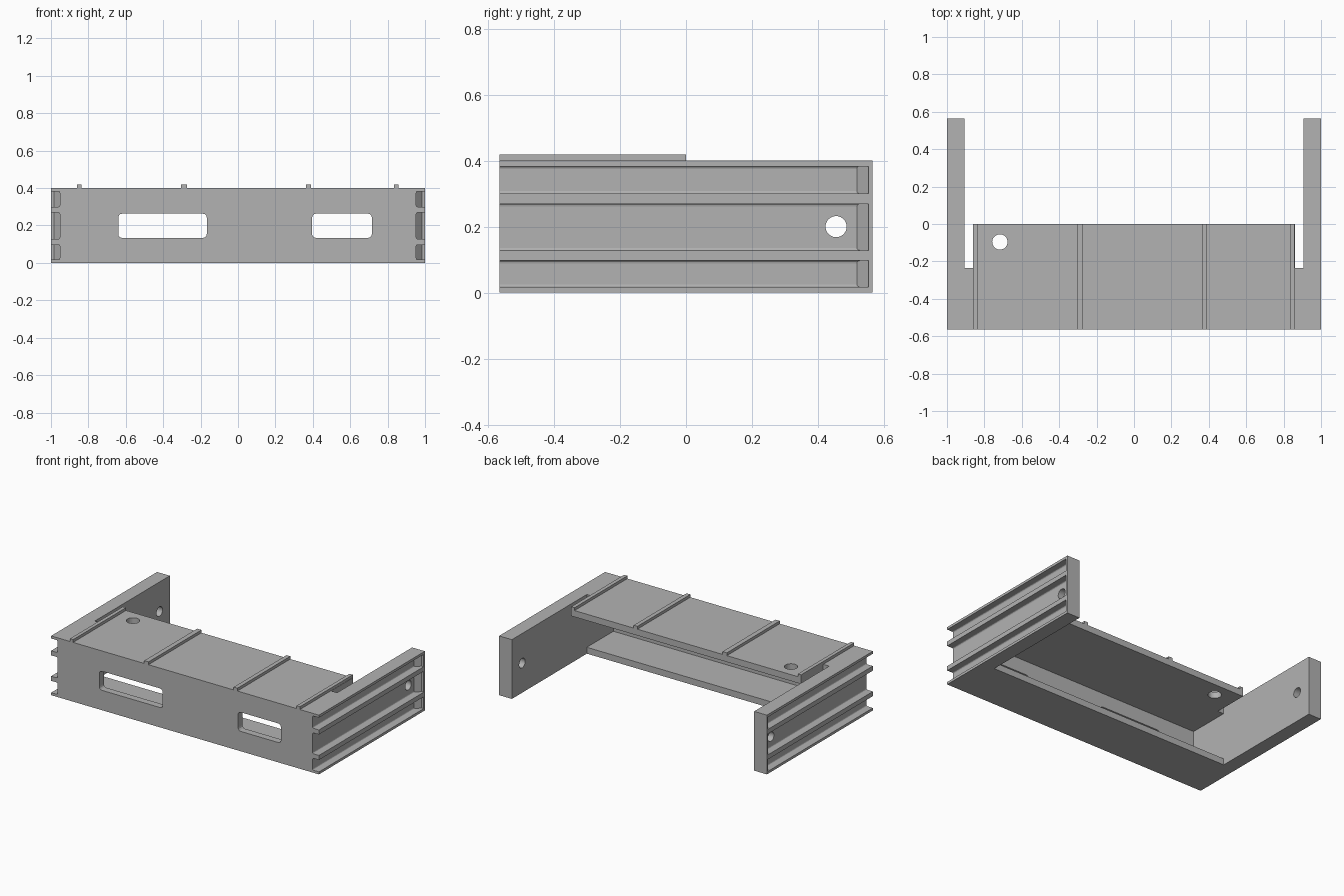
import bpy, bmesh, math
from mathutils import Vector

cube = bpy.data.objects.get("Cube")
if cube:
    bpy.data.objects.remove(cube, do_unlink=True)

grey = bpy.data.materials.new("plain grey")
grey.use_nodes = True
COLOR = (0.45, 0.45, 0.45, 1)
grey.diffuse_color = COLOR
grey.node_tree.nodes["Principled BSDF"].inputs["Base Color"].default_value = COLOR

FRONT, BACK, HEIGHT = -0.565, 0.565, 0.4
ARM_IN, PLATE_X = 0.905, 0.86      # inner face of the arms, edge of the narrow deck
LIP, WALL = 0.043, 0.047           # deck and floor thickness, front wall thickness
FLOOR_BACK = -0.235


def prism(name, points, axis, lo, hi, round_at=None, radius=0.008):
    """Extrude a 2D outline along an axis; optionally round the edges picked by round_at."""
    def place(p, t):
        c = list(p)
        c.insert(axis, t)
        return Vector(c)
    bm = bmesh.new()
    base = bm.faces.new([bm.verts.new(place(p, lo)) for p in points])
    out = bmesh.ops.extrude_face_region(bm, geom=[base])
    shift = place((0, 0), hi - lo)
    for v in out["geom"]:
        if isinstance(v, bmesh.types.BMVert):
            v.co += shift
    if round_at:
        edges = [e for e in bm.edges if round_at(e)]
        bmesh.ops.bevel(bm, geom=edges, offset=radius, segments=3, profile=0.5, affect='EDGES')
    bmesh.ops.recalc_face_normals(bm, faces=bm.faces)
    mesh = bpy.data.meshes.new(name)
    bm.to_mesh(mesh)
    bm.free()
    mesh.materials.append(grey)
    obj = bpy.data.objects.new(name, mesh)
    bpy.context.collection.objects.link(obj)
    return obj


def rect(x0, x1, y0, y1):
    return [(x0, y0), (x1, y0), (x1, y1), (x0, y1)]


def disc(cx, cy, r, n=32):
    return [(cx + r * math.cos(math.tau * i / n), cy + r * math.sin(math.tau * i / n))
            for i in range(n)]


def cut(target, cutter):
    cutter.hide_render = True
    mod = target.modifiers.new("cut", 'BOOLEAN')
    mod.operation, mod.solver, mod.object = 'DIFFERENCE', 'EXACT', cutter
    bpy.context.view_layer.objects.active = target
    bpy.ops.object.modifier_apply(modifier=mod.name)
    bpy.data.objects.remove(cutter, do_unlink=True)


# Body block, hollowed to leave arms, front wall, deck and short floor
body = prism("body", rect(-1, 1, FRONT, BACK), 2, 0, HEIGHT)
hollow = [(FRONT + WALL, LIP), (FLOOR_BACK, LIP), (FLOOR_BACK, -1), (1, -1), (1, 1),
          (0, 1), (0, HEIGHT - LIP), (FRONT + WALL, HEIGHT - LIP)]
cut(body, prism("hollow_cutter", hollow, 0, -ARM_IN, ARM_IN))

# Slots between deck and arms, and the grooves with sloped ends on the arms
for s in (-1, 1):
    x0, x1 = sorted((s * PLATE_X, s * ARM_IN))
    cut(body, prism("slot_cutter", rect(x0, x1, FLOOR_BACK, 0.1), 2, 0.3, 0.5))
    outline = [(s * x, y) for x, y in ((0.953, -0.7), (1.1, -0.7), (1.1, 0.553),
                                       (0.984, 0.553), (0.953, 0.518))]
    for z0, z1 in ((0.017, 0.097), (0.128, 0.269), (0.3, 0.383)):
        inner = lambda e: (all(abs(abs(v.co.x) - 0.953) < 1e-4 for v in e.verts)
                           and abs(e.verts[0].co.y - e.verts[1].co.y) > 0.1)
        cut(body, prism("groove_cutter", outline, 2, z0, z1, inner))

# Front windows with rounded corners
for x0, x1 in ((-0.64, -0.167), (0.396, 0.716)):
    corner = lambda e: abs(e.verts[0].co.y - e.verts[1].co.y) > 0.1
    cut(body, prism("window_cutter", rect(x0, x1, 0.134, 0.263), 1, -0.7, -0.45, corner, 0.02))

# Round holes through the arms and the deck
cut(body, prism("arm_hole_cutter", disc(0.455, 0.2, 0.032), 0, -1.2, 1.2))
cut(body, prism("deck_hole_cutter", disc(-0.717, -0.096, 0.041), 2, 0.3, 0.5))

# Ridges on the deck
for i, (x0, x1) in enumerate(((-0.86, -0.836), (-0.305, -0.273), (0.363, 0.391), (0.833, 0.858))):
    prism(f"deck_ridge_{i + 1}", rect(x0, x1, FRONT, 0), 2, HEIGHT, 0.419)
